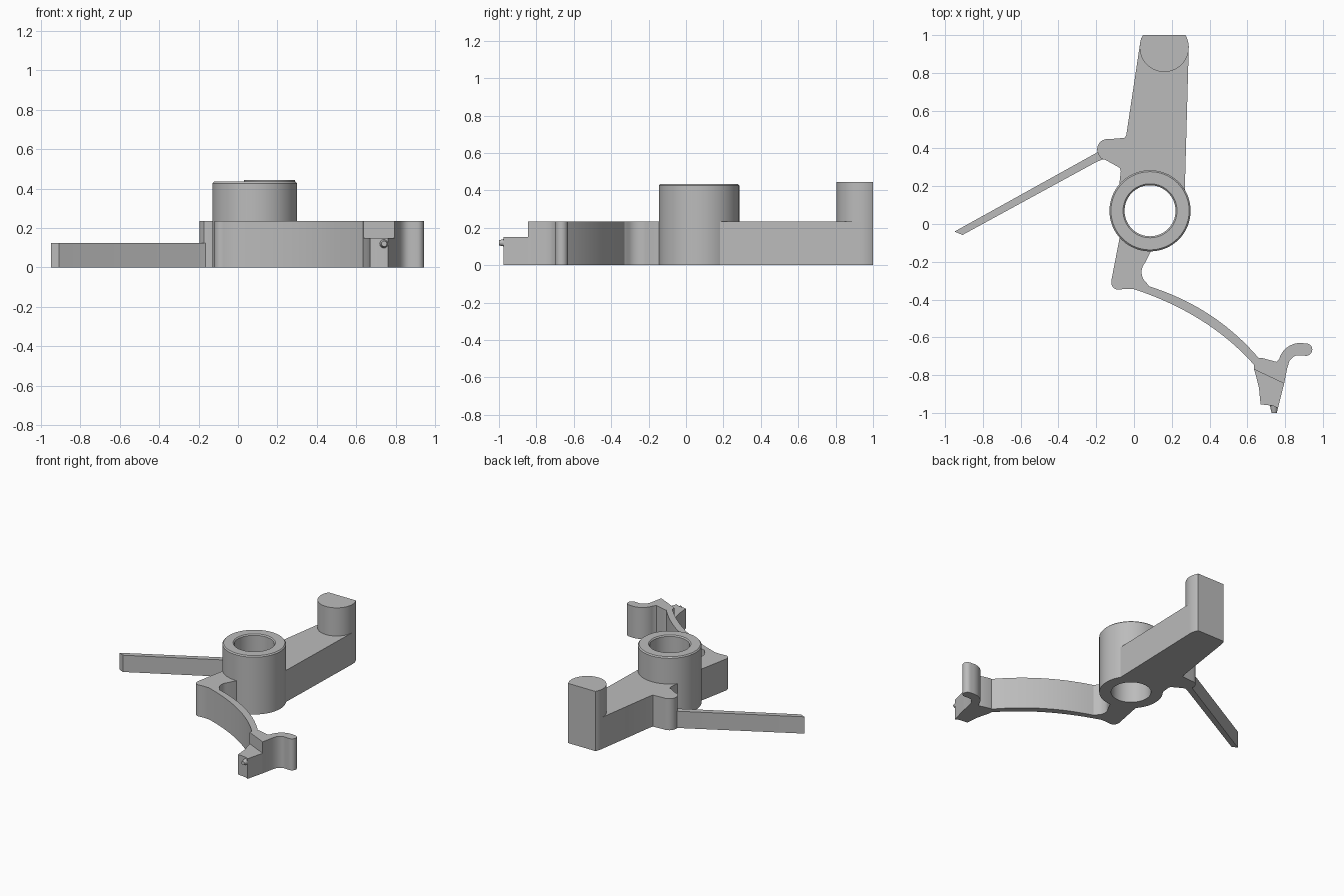
import bpy, bmesh
from math import sin, cos, radians, tau
from mathutils import Matrix

cube = bpy.data.objects.get("Cube")
if cube:
    bpy.data.objects.remove(cube, do_unlink=True)

grey = bpy.data.materials.new("plain grey")
grey.use_nodes = True
grey.diffuse_color = (0.5, 0.5, 0.5, 1)
grey.node_tree.nodes["Principled BSDF"].inputs["Base Color"].default_value = (0.5, 0.5, 0.5, 1)

HUB = (0.085, 0.07)
PLATE = 0.235


def arc(c, r, a0, a1, n=12):
    angles = [radians(a0 + (a1 - a0) * i / n) for i in range(n + 1)]
    return [(c[0] + r * cos(a), c[1] + r * sin(a)) for a in angles]


def bend(a, b, c, n=20):
    ts = [i / n for i in range(n + 1)]
    return [tuple((1 - t) ** 2 * p + 2 * t * (1 - t) * q + t * t * r
                  for p, q, r in zip(a, b, c)) for t in ts]


def finish(name, bm):
    bmesh.ops.recalc_face_normals(bm, faces=bm.faces[:])
    mesh = bpy.data.meshes.new(name)
    bm.to_mesh(mesh)
    bm.free()
    mesh.materials.append(grey)
    ob = bpy.data.objects.new(name, mesh)
    bpy.context.collection.objects.link(ob)
    bpy.ops.object.select_all(action="DESELECT")
    ob.select_set(True)
    bpy.context.view_layer.objects.active = ob
    bpy.ops.object.shade_smooth_by_angle(angle=radians(30))
    return ob


def plate(name, outline, z0, z1):
    bm = bmesh.new()
    face = bm.faces.new([bm.verts.new((x, y, z0)) for x, y in outline])
    grown = bmesh.ops.extrude_face_region(bm, geom=[face], use_keep_orig=True)
    top = [v for v in grown["geom"] if isinstance(v, bmesh.types.BMVert)]
    bmesh.ops.translate(bm, verts=top, vec=(0, 0, z1 - z0))
    return finish(name, bm)


# Bored hub with softened rims
bm = bmesh.new()
section = [(0.135, 0), (0.215, 0), (0.215, 0.427), (0.207, 0.435), (0.143, 0.435), (0.135, 0.427)]
ring = [bm.verts.new((HUB[0] + r, HUB[1], z)) for r, z in section]
edges = [bm.edges.new((ring[i - 1], ring[i])) for i in range(len(ring))]
bmesh.ops.spin(bm, geom=ring + edges, cent=(*HUB, 0), axis=(0, 0, 1), angle=tau, steps=64)
bmesh.ops.remove_doubles(bm, verts=bm.verts[:], dist=0.0001)
finish("hub", bm)

# Main arm with the rounded lug that carries the lever
POST = (0.16, 0.935)
main_arm = (arc(HUB, 0.208, 142, 28, 20) + arc(POST, 0.13, -4, 30, 6)
            + arc(POST, 0.13, 150, 176, 6)
            + [(-0.04, 0.475), (-0.047, 0.457), (-0.09, 0.452)]
            + arc((-0.14, 0.395), 0.055, 95, 215)
            + [(-0.172, 0.345), (-0.15, 0.339), (-0.075, 0.297), (-0.07, 0.28)])
plate("main_arm", main_arm, 0, PLATE)

# Upright post, flat at the back
plate("post", arc(POST, 0.13, 150, 390, 40), PLATE, 0.445)

# Thin straight lever
plate("lever", [(-0.175, 0.397), (-0.2, 0.376), (-0.95, -0.04),
                (-0.908, -0.058), (-0.2, 0.328), (-0.16, 0.345)], 0, 0.125)

# Lower arm, curved spring strip and hook in one outline
lower_arm = (arc(HUB, 0.208, 272, 220, 12)
             + [(-0.12, -0.3)] + arc((-0.082, -0.31), 0.038, 170, 285, 8)
             + [(-0.045, -0.343)]
             + bend((0, -0.345), (0.395, -0.475), (0.635, -0.745))
             + [(0.636, -0.77), (0.795, -0.845), (0.812, -0.76), (0.823, -0.725)]
             + arc((0.87, -0.74), 0.045, 140, 80, 5)
             + arc((0.911, -0.665), 0.033, -100, 80)
             + arc((0.88, -0.745), 0.115, 80, 165)
             + [(0.755, -0.73), (0.672, -0.708)]
             + bend((0.66, -0.71), (0.43, -0.44), (0.08, -0.33))
             + arc((0.115, -0.255), 0.075, 230, 140, 8))
plate("spring_arm", lower_arm, 0, PLATE)

# Stepped toe below the hook, with a small pin
plate("toe", [(0.636, -0.77), (0.795, -0.845), (0.762, -0.975), (0.735, -0.962),
              (0.67, -0.955), (0.662, -0.87), (0.65, -0.82)], 0, 0.15)
bm = bmesh.new()
place = Matrix.Translation((0.742, -0.975, 0.12)) @ Matrix.Rotation(radians(90), 4, "X")
bmesh.ops.create_cone(bm, cap_ends=True, segments=20, radius1=0.025, radius2=0.014,
                      depth=0.05, matrix=place)
finish("pin", bm)
